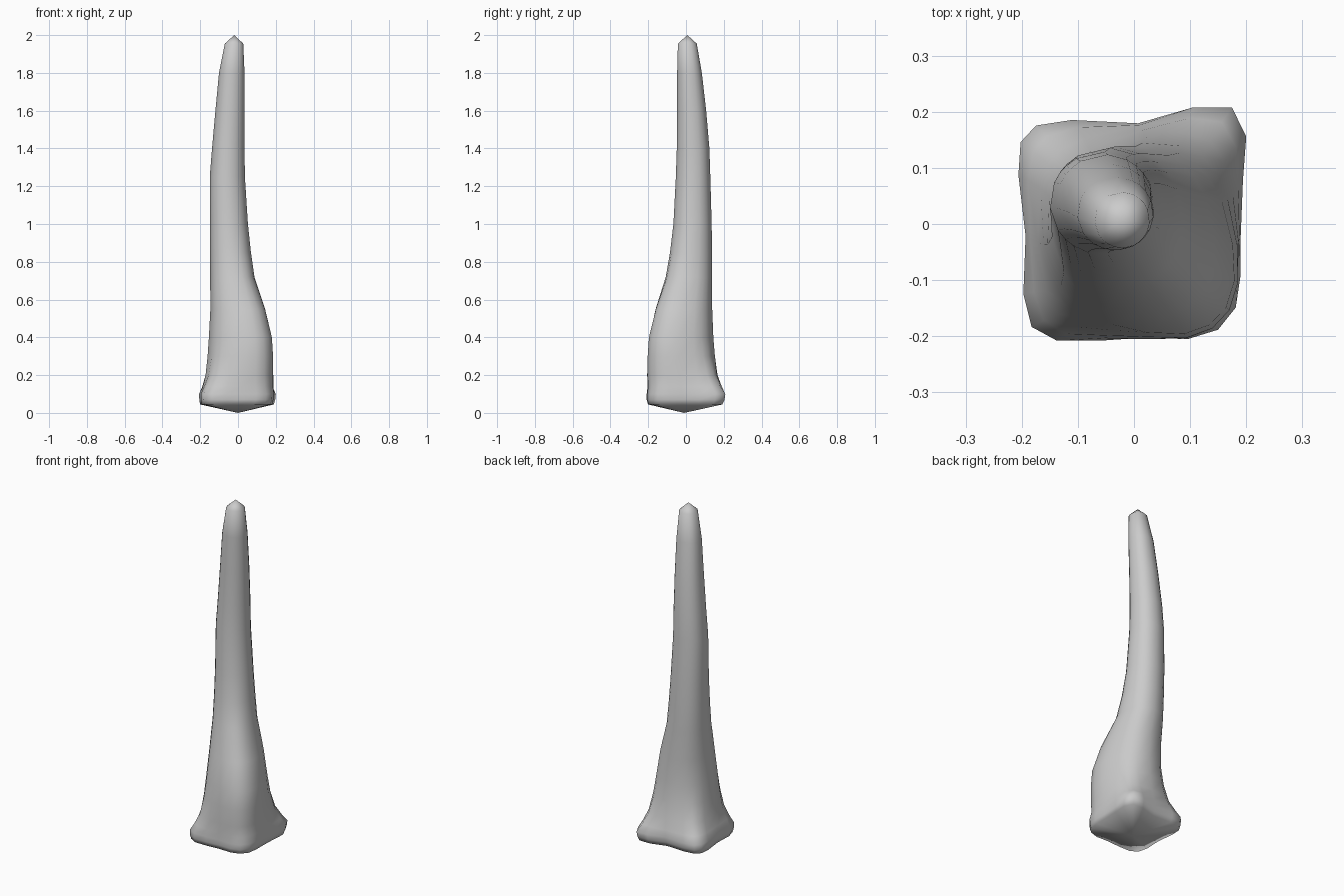
import bpy, bmesh, math

# Squarish flared outline of the foot (x, y)
FOOT = [(.196, -.02), (.2, .08), (.206, .16), (.18, .213), (.11, .213), (.01, .184),
        (-.11, .19), (-.175, .18), (-.203, .15), (-.207, .09), (-.194, -.02),
        (-.198, -.125), (-.183, -.185), (-.137, -.21), (-.06, -.21), (.02, -.204),
        (.1, -.207), (.155, -.19), (.187, -.15), (.196, -.09)]

# z, x min, x max, y min, y max, blend to foot outline, ridge toward +x -y
LEVELS = [
    (.045, -.2, .19, -.203, .192, 1, 0),
    (.07, -.204, .197, -.21, .203, 1, 0),
    (.1, -.205, .2, -.21, .207, 1, 0),
    (.14, -.193, .194, -.207, .195, .7, .08),
    (.2, -.176, .186, -.204, .176, .35, .17),
    (.3, -.163, .178, -.195, .156, .12, .24),
    (.4, -.155, .168, -.185, .145, 0, .26),
    (.55, -.147, .138, -.155, .139, 0, .2),
    (.72, -.148, .085, -.105, .139, 0, .1),
    (.85, -.149, .068, -.084, .138, 0, .04),
    (1.0, -.15, .053, -.067, .136, 0, 0),
    (1.25, -.15, .037, -.054, .129, 0, 0),
    (1.4, -.138, .035, -.049, .124, 0, 0),
    (1.6, -.12, .035, -.047, .107, 0, 0),
    (1.8, -.101, .035, -.047, .084, 0, 0),
    (1.955, -.07, .028, -.043, .057, 0, 0),
]


def ring(bm, z, x0, x1, y0, y1, w, ridge):
    cx, cy, hx, hy = (x0 + x1) / 2, (y0 + y1) / 2, (x1 - x0) / 2, (y1 - y0) / 2
    verts = []
    for fx, fy in FOOT:
        a = math.atan2(fy, fx)
        r = 1 + ridge * max(0, math.cos(a + math.pi / 4)) ** 6
        u = (1 - w) * math.cos(a) * r + w * fx / .206
        v = (1 - w) * math.sin(a) * r + w * fy / .212
        verts.append(bm.verts.new((cx + hx * u, cy + hy * v, z)))
    return verts


bm = bmesh.new()
rings = [ring(bm, *level) for level in LEVELS]
n = len(FOOT)
for a, b in zip(rings, rings[1:]):
    for i in range(n):
        j = (i + 1) % n
        bm.faces.new((a[i], a[j], b[j], b[i]))

# Shallow pointed underside and blunt pointed tip
base = bm.verts.new((0, -.01, 0))
tip = bm.verts.new((-.02, .007, 2))
for i in range(n):
    j = (i + 1) % n
    bm.faces.new((rings[0][j], rings[0][i], base))
    bm.faces.new((rings[-1][i], rings[-1][j], tip))
for f in bm.faces:
    f.smooth = True
bmesh.ops.recalc_face_normals(bm, faces=bm.faces)

mesh = bpy.data.meshes.new("curved_horn")
bm.to_mesh(mesh)
bm.free()
bpy.context.collection.objects.link(bpy.data.objects.new("curved_horn", mesh))
